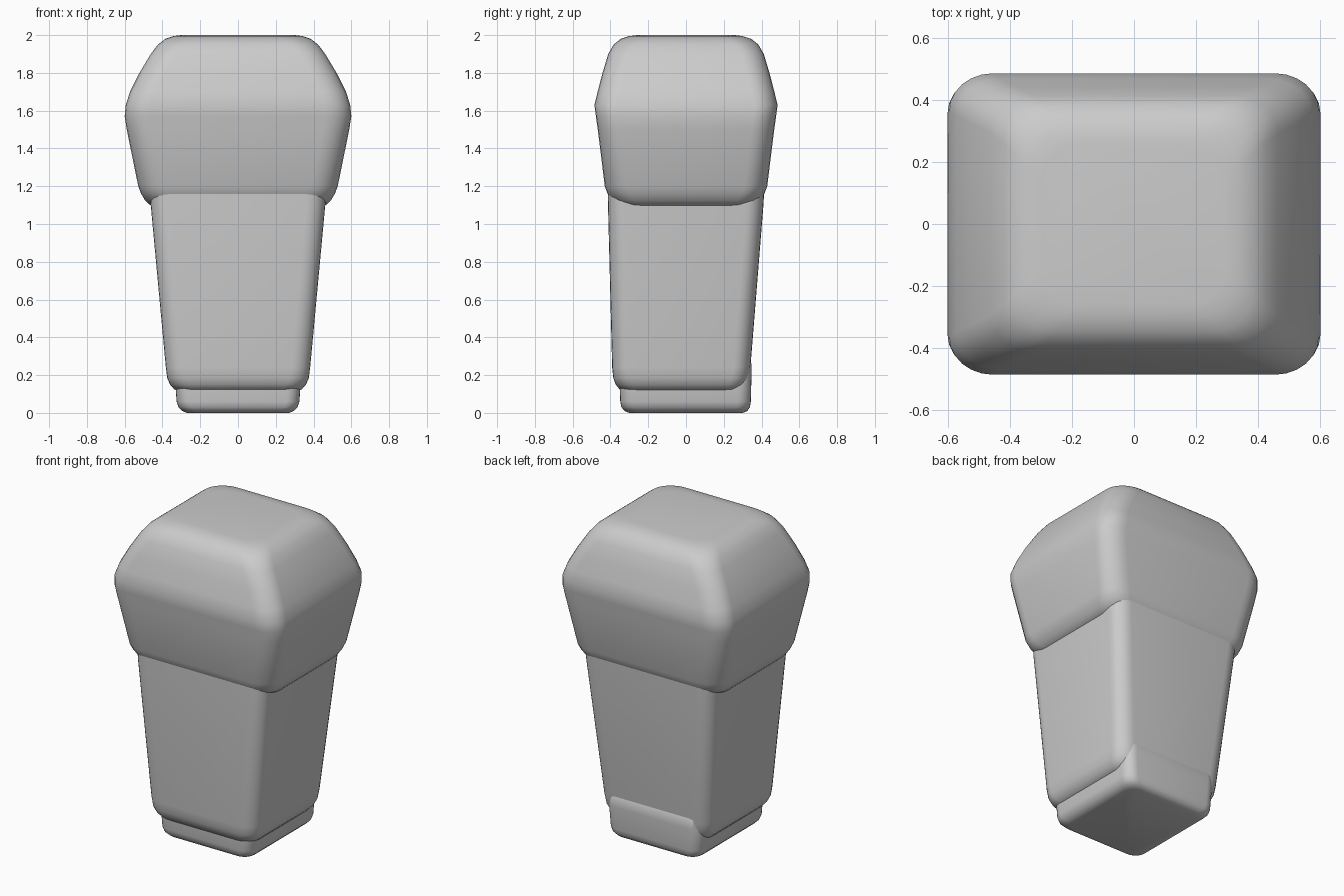
import bpy, bmesh, math

if "Cube" in bpy.data.objects:
    bpy.data.objects.remove(bpy.data.objects["Cube"])


def rounded_ring(x, y0, y1, rx, ry, steps=6):
    """Rounded rectangle outline, counter-clockwise."""
    corners = [(x, y1, 0), (-x, y1, 90), (-x, y0, 180), (x, y0, 270)]
    pts = []
    for cx, cy, start in corners:
        ox = cx - math.copysign(rx, cx)
        oy = cy - math.copysign(ry, cy)
        for i in range(steps + 1):
            a = math.radians(start + 90 * i / steps)
            pts.append((ox + rx * math.cos(a), oy + ry * math.sin(a)))
    return pts


def loft(name, sections, rx, ry):
    """Stack rounded rectangles given as (z, half width, front y, back y)."""
    bm = bmesh.new()
    rings = [[bm.verts.new((px, py, z)) for px, py in rounded_ring(x, y0, y1, rx, ry)]
             for z, x, y0, y1 in sections]
    for a, b in zip(rings, rings[1:]):
        n = len(a)
        for i in range(n):
            j = (i + 1) % n
            bm.faces.new((a[i], a[j], b[j], b[i]))
    bm.faces.new(rings[0][::-1])
    bm.faces.new(rings[-1])
    mesh = bpy.data.meshes.new(name)
    bm.to_mesh(mesh)
    bm.free()
    obj = bpy.data.objects.new(name, mesh)
    bpy.context.collection.objects.link(obj)
    bpy.context.view_layer.objects.active = obj
    obj.select_set(True)
    bpy.ops.object.shade_smooth_by_angle(angle=math.radians(40))
    obj.select_set(False)
    return obj


# Small foot block
loft("foot", [
    (0.0, 0.27, -0.30, 0.30), (0.01, 0.295, -0.325, 0.325),
    (0.03, 0.315, -0.342, 0.338), (0.06, 0.325, -0.348, 0.343),
    (0.20, 0.335, -0.352, 0.347), (0.26, 0.335, -0.35, 0.347),
    (0.30, 0.30, -0.32, 0.32)], 0.07, 0.07)

# Tapered shaft, leaning slightly outward at the back
loft("shaft", [
    (0.115, 0.31, -0.32, 0.27), (0.125, 0.338, -0.352, 0.30),
    (0.15, 0.36, -0.372, 0.318), (0.185, 0.375, -0.385, 0.332),
    (0.24, 0.382, -0.391, 0.341), (1.10, 0.462, -0.413, 0.41),
    (1.25, 0.472, -0.415, 0.418)], 0.1, 0.09)

# Wide head block with chamfered top
loft("head", [(z, x, -y, y) for z, x, y in [
    (1.09, 0.43, 0.33), (1.10, 0.465, 0.365), (1.125, 0.492, 0.395),
    (1.16, 0.513, 0.415), (1.20, 0.528, 0.43), (1.50, 0.589, 0.467),
    (1.57, 0.60, 0.477), (1.63, 0.594, 0.485), (1.70, 0.572, 0.468),
    (1.80, 0.522, 0.442), (1.90, 0.462, 0.412), (1.95, 0.424, 0.383),
    (1.98, 0.385, 0.345), (1.995, 0.34, 0.30), (2.0, 0.30, 0.26)]], 0.14, 0.12)
